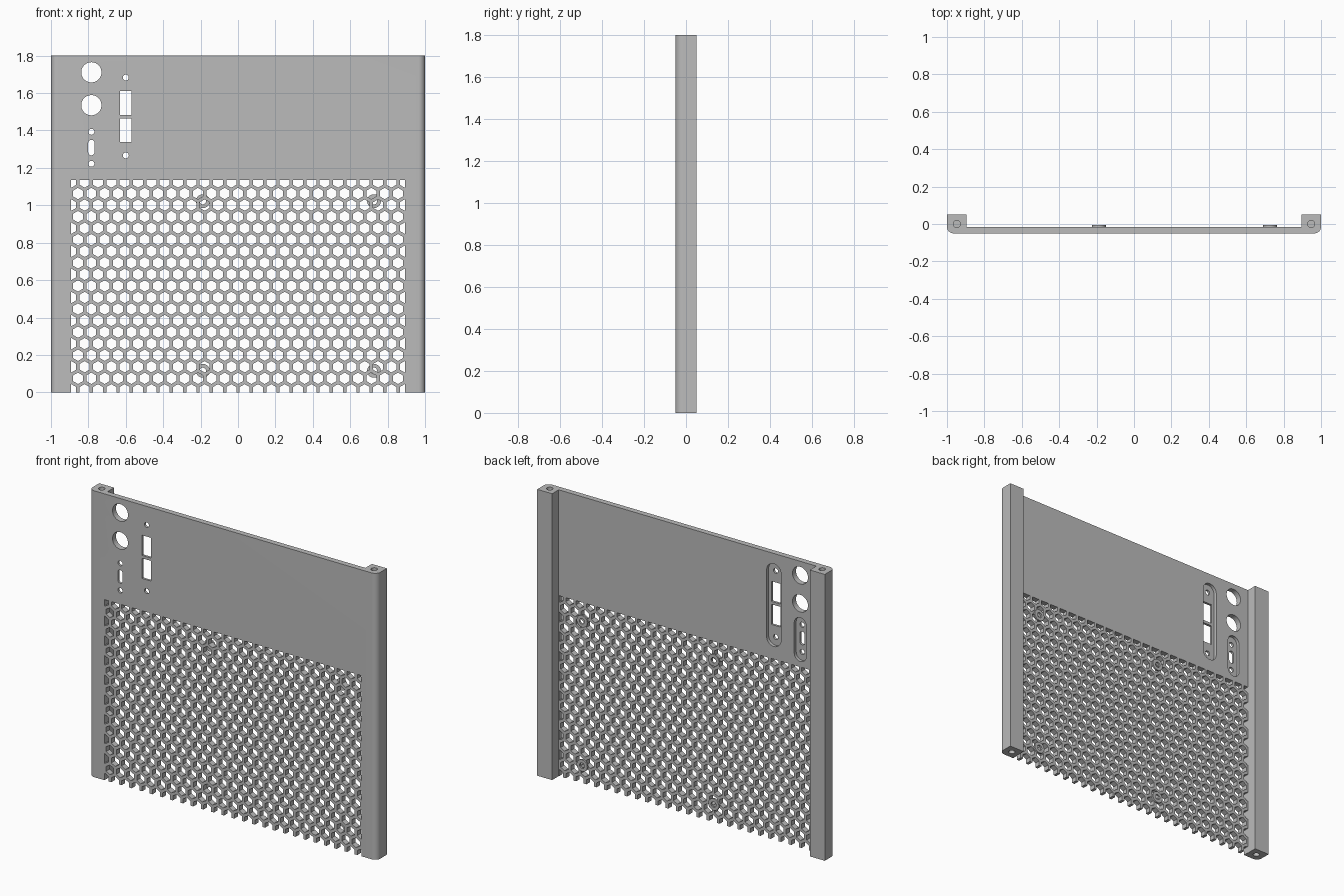
import bpy, bmesh, math
from mathutils import Vector

cube = bpy.data.objects.get("Cube")
if cube:
    bpy.data.objects.remove(cube, do_unlink=True)

HEIGHT, FRONT, INNER, BACK = 1.8, -0.05, -0.015, 0.05
POST, ROUND = 0.896, 0.035
PITCH, HEX_R = 0.0713, 0.0305
ROW = PITCH * math.sqrt(3) / 2

grey = bpy.data.materials.new("Grey plastic")
grey.use_nodes = True
COLOUR = (0.5, 0.5, 0.5, 1)
grey.diffuse_color = COLOUR
grey.node_tree.nodes["Principled BSDF"].inputs["Base Color"].default_value = COLOUR


def finish(bm, name):
    bmesh.ops.recalc_face_normals(bm, faces=bm.faces)
    mesh = bpy.data.meshes.new(name)
    bm.to_mesh(mesh)
    bm.free()
    obj = bpy.data.objects.new(name, mesh)
    bpy.context.collection.objects.link(obj)
    mesh.materials.append(grey)
    return obj


def arc(cx, cz, r, n, start=0.0, sweep=2 * math.pi, closed=True):
    steps = n if closed else n - 1
    return [(cx + r * math.cos(start + sweep * i / steps),
             cz + r * math.sin(start + sweep * i / steps)) for i in range(n)]


def slot(cx, z0, z1, r):
    """Vertical slot outline with round ends."""
    return (arc(cx, z1 - r, r, 13, 0, math.pi, False)
            + arc(cx, z0 + r, r, 13, math.pi, math.pi, False))


def rect(x0, x1, z0, z1):
    return [(x0, z0), (x1, z0), (x1, z1), (x0, z1)]


def plate_outline(bm, points, y):
    return bm.faces.new([bm.verts.new((x, y, z)) for x, z in points])


def extrude(bm, offset):
    out = bmesh.ops.extrude_face_region(bm, geom=bm.faces[:])
    verts = [v for v in out["geom"] if isinstance(v, bmesh.types.BMVert)]
    bmesh.ops.translate(bm, verts=verts, vec=offset)


def prisms(outlines, y0, y1, name):
    bm = bmesh.new()
    for points in outlines:
        plate_outline(bm, points, y0)
    extrude(bm, (0, y1 - y0, 0))
    return finish(bm, name)


def cut(target, cutter):
    cutter.hide_render = True
    mod = target.modifiers.new("cut", 'BOOLEAN')
    mod.operation, mod.solver, mod.object = 'DIFFERENCE', 'EXACT', cutter
    bpy.context.view_layer.objects.active = target
    bpy.ops.object.modifier_apply(modifier=mod.name)
    bpy.data.objects.remove(cutter, do_unlink=True)


def shade(obj):
    bpy.ops.object.select_all(action='DESELECT')
    obj.select_set(True)
    bpy.context.view_layer.objects.active = obj
    bpy.ops.object.shade_smooth_by_angle(angle=math.radians(30))


# Panel with two posts: plan profile raised to full height
half = [(POST, INNER), (POST, BACK), (1, BACK)]
half += arc(1 - ROUND, FRONT + ROUND, ROUND, 9, 0, -math.pi / 2, False)
profile = half + [(-x, y) for x, y in reversed(half)]
bm = bmesh.new()
bm.faces.new([bm.verts.new((x, y, 0)) for x, y in profile])
extrude(bm, (0, 0, HEIGHT))
panel = finish(bm, "vented_panel")

# Recesses behind the ports
cut(panel, prisms([slot(-0.6, 1.215, 1.735, 0.05), slot(-0.784, 1.17, 1.445, 0.042)],
                  -0.035, 0.02, "recess_cutter"))

# Port openings and their screw holes
ports = [arc(-0.784, z, 0.054, 40) for z in (1.711, 1.535)]
ports += [arc(-0.784, z, 0.016, 20) for z in (1.393, 1.222)]
ports += [arc(-0.6, z, 0.016, 20) for z in (1.683, 1.267)]
ports += [slot(-0.784, 1.267, 1.35, 0.017)]
ports += [rect(-0.631, -0.569, z, z + 0.127) for z in (1.338, 1.483)]
cut(panel, prisms(ports, -0.1, 0.1, "port_cutter"))

# Honeycomb vent, trimmed to the grille area
bm = bmesh.new()
for row in range(-1, 18):
    shift = PITCH / 2 if row % 2 else 0
    for col in range(-13, 13):
        x = col * PITCH + shift
        if abs(x) < 0.9:
            plate_outline(bm, arc(x, 0.075 + row * ROW, HEX_R, 6, math.pi / 2), -0.1)
for co, normal in (((0.894, 0, 0), (1, 0, 0)), ((-0.894, 0, 0), (-1, 0, 0)),
                   ((0, 0, 1.135), (0, 0, 1))):
    bmesh.ops.bisect_plane(bm, geom=bm.verts[:] + bm.edges[:] + bm.faces[:],
                           plane_co=Vector(co), plane_no=Vector(normal), clear_outer=True)
extrude(bm, (0, 0.14, 0))
cut(panel, finish(bm, "vent_cutter"))

# Blind screw holes in both ends of each post
bm = bmesh.new()
for x in (-0.947, 0.947):
    for z in (-0.05, HEIGHT - 0.15):
        bm.faces.new([bm.verts.new((px, py, z)) for px, py in arc(x, 0, 0.019, 24)])
extrude(bm, (0, 0, 0.2))
cut(panel, finish(bm, "screw_hole_cutter"))
shade(panel)

# Ring bosses on the back of the vent
for side, x in (("right", -0.188), ("left", 0.727)):
    for level, z in (("lower", 0.115), ("upper", 1.022)):
        boss = prisms([arc(x, z, 0.037, 32)], INNER, -0.005, f"{level}_{side}_boss")
        cut(boss, prisms([arc(x, z, 0.017, 24)], -0.1, 0.1, "boss_cutter"))
        shade(boss)
